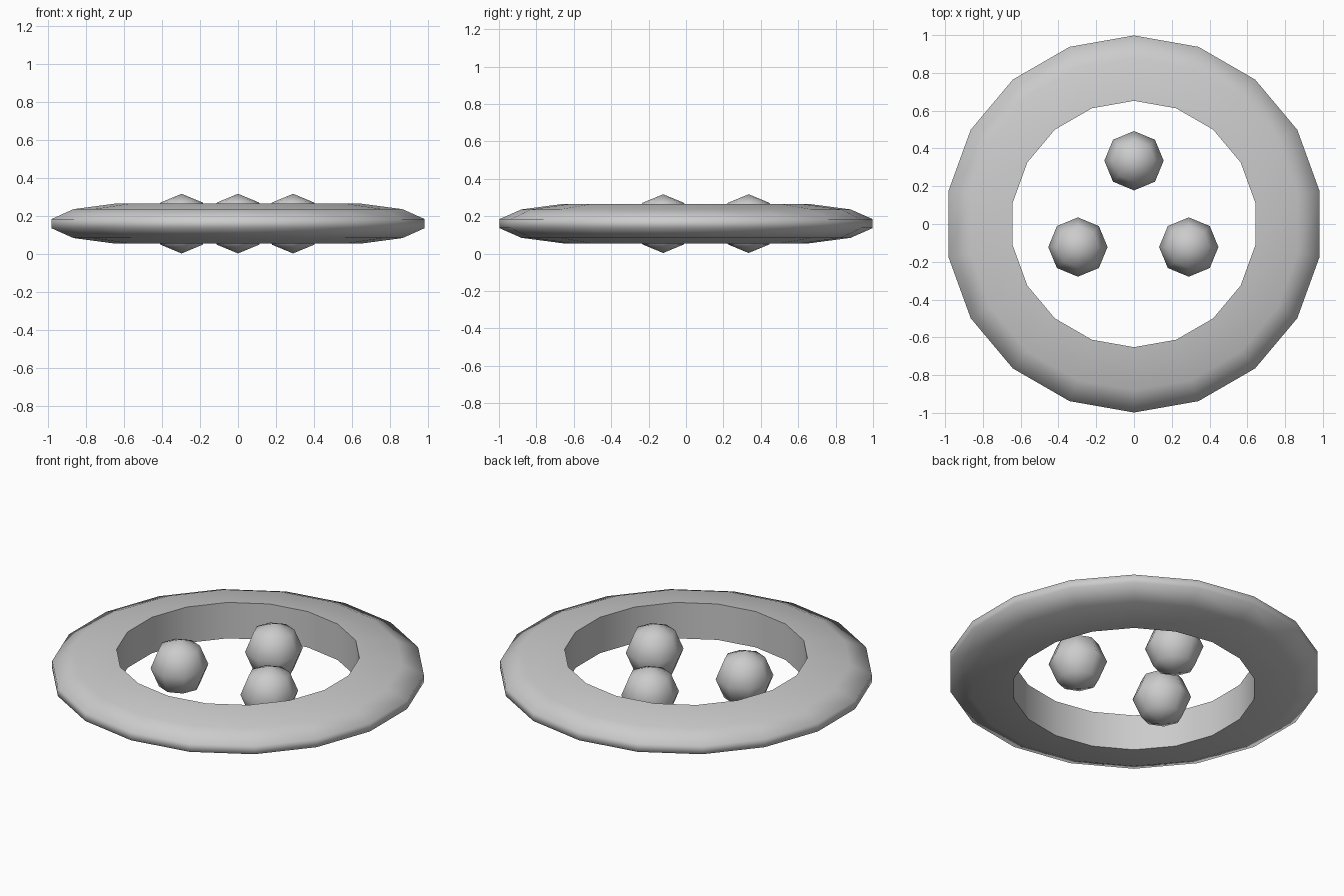
import bpy, bmesh
from math import sin, cos, pi, radians

if "Cube" in bpy.data.objects:
    bpy.data.objects.remove(bpy.data.objects["Cube"])

SIDES = 18
MID = 0.16   # height of the symmetry plane


def smooth(obj, angle):
    bpy.ops.object.select_all(action='DESELECT')
    obj.select_set(True)
    bpy.context.view_layer.objects.active = obj
    bpy.ops.object.shade_smooth_by_angle(angle=radians(angle))


# Outer ring: closed lens-edged profile (radius, height) lathed around z
half = [(0.652, 0.106), (0.88, 0.076), (0.998, 0.024)]
profile = half + [(r, -h) for r, h in reversed(half)]
bm = bmesh.new()
loops = []
for i in range(SIDES):
    a = pi / 2 + 2 * pi * i / SIDES
    loops.append([bm.verts.new((r * cos(a), r * sin(a), MID + h)) for r, h in profile])
n = len(profile)
for i in range(SIDES):
    p, q = loops[i], loops[(i + 1) % SIDES]
    for j in range(n):
        k = (j + 1) % n
        bm.faces.new((p[j], p[k], q[k], q[j]))
bmesh.ops.recalc_face_normals(bm, faces=bm.faces)
mesh = bpy.data.meshes.new("outer_ring")
bm.to_mesh(mesh)
bm.free()
ring = bpy.data.objects.new("outer_ring", mesh)
bpy.context.collection.objects.link(ring)
smooth(ring, 80)

# Three low-poly balls inside the ring
for name, x, y in (("ball_back", 0, 0.335), ("ball_left", -0.297, -0.122), ("ball_right", 0.29, -0.122)):
    bpy.ops.mesh.primitive_uv_sphere_add(segments=8, ring_count=4, radius=0.157, location=(x, y, MID))
    ball = bpy.context.object
    ball.name = name
    smooth(ball, 80)
